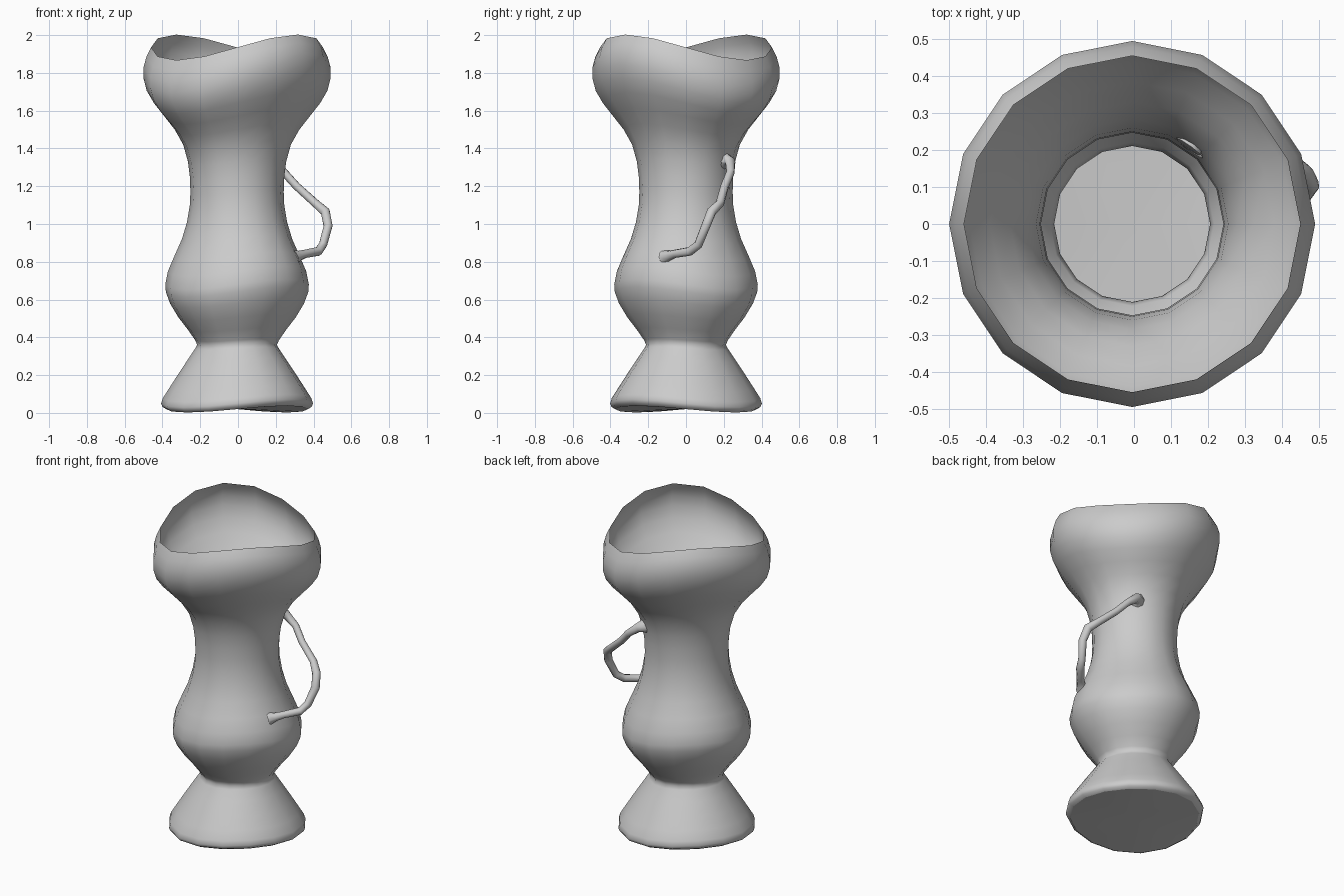
import bpy, bmesh, math
from mathutils import Vector

if "Cube" in bpy.data.objects:
    bpy.data.objects.remove(bpy.data.objects["Cube"])

grey = bpy.data.materials.new("light grey")
grey.diffuse_color = (0.6, 0.6, 0.6, 1)
grey.use_nodes = True
grey.node_tree.nodes["Principled BSDF"].inputs["Base Color"].default_value = grey.diffuse_color

SIDES = 16
CX = -0.005

# vase outline: radius, height (single-walled, open at the top)
PROFILE = [(0.375, 0.020), (0.395, 0.032), (0.402, 0.05), (0.393, 0.078), (0.36, 0.13),
           (0.315, 0.20), (0.262, 0.28), (0.222, 0.34), (0.211, 0.36), (0.222, 0.385),
           (0.26, 0.44), (0.31, 0.505), (0.355, 0.58), (0.377, 0.64), (0.380, 0.68),
           (0.366, 0.75), (0.332, 0.83), (0.292, 0.92), (0.265, 1.01), (0.25, 1.10),
           (0.247, 1.17), (0.25, 1.25), (0.26, 1.33), (0.285, 1.42), (0.33, 1.50),
           (0.385, 1.57), (0.44, 1.64), (0.478, 1.705), (0.495, 1.77), (0.495, 1.83),
           (0.480, 1.885), (0.455, 1.935)]


def saddle(x, y, z):
    # each ring is warped into a gentle saddle, stronger toward the rim
    return z - x * y * (0.25 + 0.21 * z)


# vase body
bm = bmesh.new()
rings = []
for r, z in PROFILE:
    ring = []
    for i in range(SIDES):
        a = 2 * math.pi * i / SIDES
        x, y = r * math.cos(a), r * math.sin(a)
        ring.append(bm.verts.new((x + CX, y, saddle(x, y, z))))
    rings.append(ring)
for lo, hi in zip(rings, rings[1:]):
    for i in range(SIDES):
        j = (i + 1) % SIDES
        bm.faces.new((lo[i], lo[j], hi[j], hi[i]))
# bottom disc as a fan
centre = bm.verts.new((CX, 0, 0.022))
for i in range(SIDES):
    bm.faces.new((rings[0][(i + 1) % SIDES], rings[0][i], centre))
for f in bm.faces:
    f.smooth = True
for v, w in zip(rings[0], rings[0][1:] + rings[0][:1]):
    bm.edges.get((v, w)).smooth = False
me = bpy.data.meshes.new("vase_body")
bm.to_mesh(me)
bm.free()
me.materials.append(grey)
body = bpy.data.objects.new("vase_body", me)
bpy.context.collection.objects.link(body)

# crooked handle: x, y, z, thickness (flared where it meets the wall)
PATH = [(0.15, 0.205, 1.335, 0.045), (0.172, 0.235, 1.33, 0.028), (0.245, 0.235, 1.272, 0.022),
        (0.31, 0.205, 1.20, 0.022), (0.41, 0.18, 1.11, 0.023), (0.462, 0.135, 1.065, 0.026),
        (0.477, 0.105, 0.99, 0.025), (0.45, 0.065, 0.89, 0.023), (0.425, 0.02, 0.855, 0.024),
        (0.36, -0.055, 0.843, 0.022), (0.325, -0.09, 0.832, 0.027), (0.295, -0.11, 0.822, 0.042)]
pts = [Vector(p[:3]) for p in PATH]
bm = bmesh.new()
prev = None
for k, p in enumerate(pts):
    d = (pts[min(k + 1, len(pts) - 1)] - pts[max(k - 1, 0)]).normalized()
    u = d.cross(Vector((-0.4, 0.9, 0))).normalized()
    w = d.cross(u)
    ring = []
    for i in range(8):
        a = 2 * math.pi * i / 8
        ring.append(bm.verts.new(p + (u * math.cos(a) + w * math.sin(a)) * PATH[k][3]))
    if prev:
        for i in range(8):
            j = (i + 1) % 8
            bm.faces.new((prev[i], prev[j], ring[j], ring[i])).smooth = True
    prev = ring
bmesh.ops.recalc_face_normals(bm, faces=bm.faces)
me = bpy.data.meshes.new("handle")
bm.to_mesh(me)
bm.free()
me.materials.append(grey)
handle = bpy.data.objects.new("handle", me)
bpy.context.collection.objects.link(handle)
